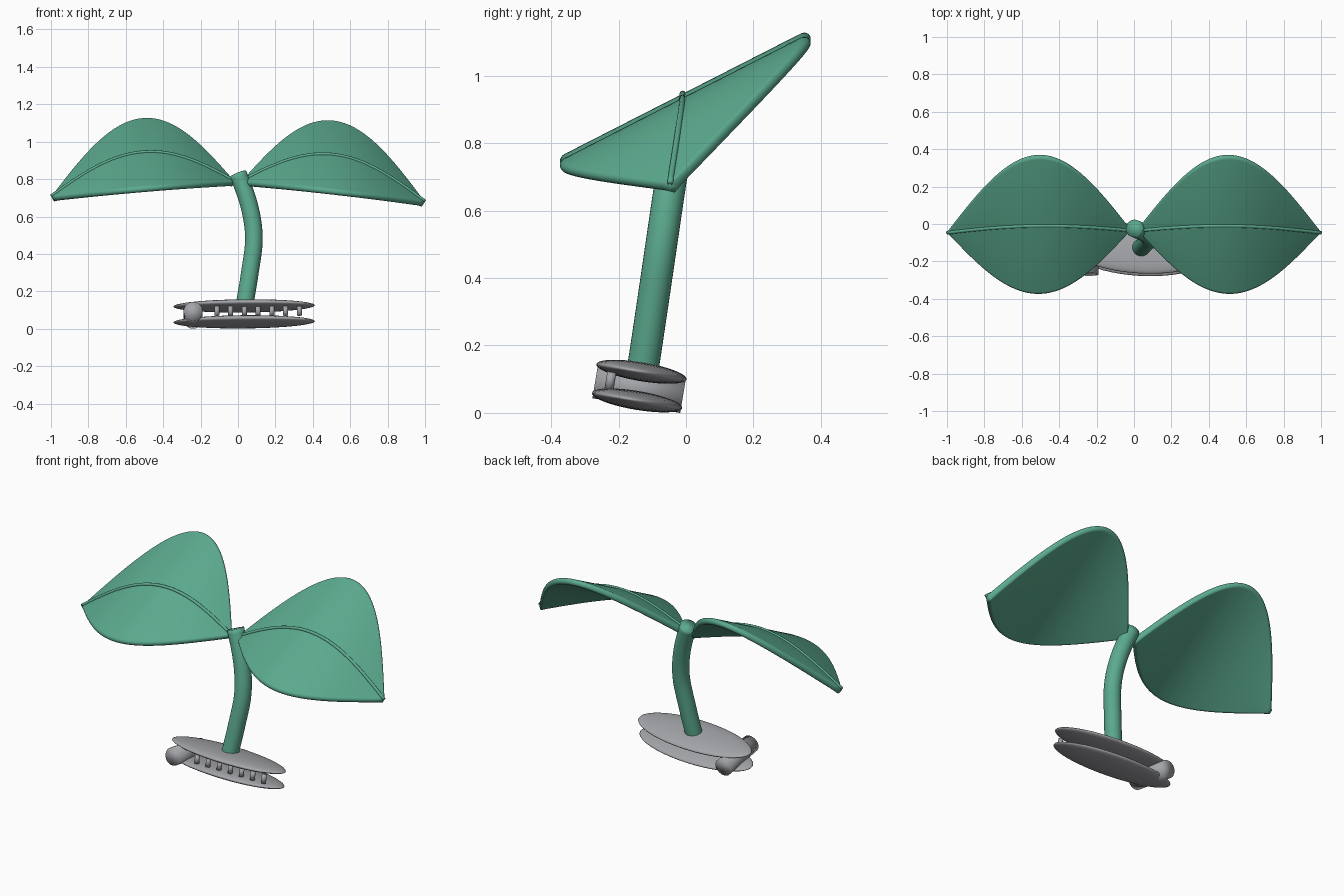
import bpy, bmesh, math
from mathutils import Vector, Matrix

if "Cube" in bpy.data.objects:
    bpy.data.objects.remove(bpy.data.objects["Cube"])

TILT = math.radians(-9.5)
SLOPE = 0.51           # sideways slope of the leaf blades
HALF = 0.018           # half thickness of the leaf blades


def material(name, rgb):
    m = bpy.data.materials.new(name)
    m.diffuse_color = (*rgb, 1)
    m.use_nodes = True
    m.node_tree.nodes["Principled BSDF"].inputs["Base Color"].default_value = m.diffuse_color
    return m


GREEN = material("leaf green", (0.105, 0.40, 0.27))
GREY = material("metal grey", (0.37, 0.375, 0.395))


def finish(name, bm, mat, smooth=True):
    bmesh.ops.recalc_face_normals(bm, faces=bm.faces)
    for f in bm.faces:
        f.smooth = smooth
    me = bpy.data.meshes.new(name)
    bm.to_mesh(me)
    bm.free()
    me.materials.append(mat)
    ob = bpy.data.objects.new(name, me)
    bpy.context.collection.objects.link(ob)
    return ob


def loft(name, rings, mat):
    """Skin closed rings of points and cap both ends."""
    bm = bmesh.new()
    vs = [[bm.verts.new(p) for p in r] for r in rings]
    n = len(vs[0])
    for a, b in zip(vs, vs[1:]):
        for i in range(n):
            bm.faces.new((a[i], a[(i + 1) % n], b[(i + 1) % n], b[i]))
    bm.faces.new(vs[0])
    bm.faces.new(vs[-1])
    return finish(name, bm, mat)


def tube(name, pts, r, mat, n=24):
    pts = [Vector(p) for p in pts]
    rings = []
    for i, p in enumerate(pts):
        t = (pts[min(i + 1, len(pts) - 1)] - pts[max(i - 1, 0)]).normalized()
        a = t.cross(Vector((0, 1, 0.01))).normalized()
        b = t.cross(a)
        rings.append([p + r * (math.cos(k * math.tau / n) * a + math.sin(k * math.tau / n) * b)
                      for k in range(n)])
    return loft(name, rings, mat)


# Leaves: flat across, arched along their length, with a raised midrib
def leaf(side, label, tip_z):
    def mid(u):
        s = math.sin(math.pi * u)
        return Vector((side * (0.025 + 0.965 * u), -0.028 - 0.012 * u + 0.032 * s,
                       0.776 + (tip_z - 0.776) * u + 0.193 * s))

    across = Vector((0, 1, SLOPE))
    steps, n = 48, 32
    rings, rib = [], []
    for i in range(steps + 1):
        u = i / steps
        c = mid(u)
        t = mid(u + 0.01) - mid(u - 0.01)
        nrm = t.cross(across).normalized()
        if nrm.z < 0:
            nrm.negate()
        w = 0.362 * math.sin(math.pi * u) + 0.008
        r = min(HALF, w)
        ring = []
        # flat faces with half-round edges
        for k in range(n):
            a = math.tau * (k + 0.5) / n
            co = math.cos(a)
            ring.append(c + across * (r * co + math.copysign(w - r, co))
                        + nrm * HALF * math.sin(a))
        rings.append(ring)
        rib.append(c + nrm * HALF)
    loft(label + "_leaf", rings, GREEN)
    tube(label + "_leaf_midrib", rib, 0.009, GREEN, 10)


leaf(1, "right", 0.668)
leaf(-1, "left", 0.695)

# Curved stem: smooth interpolation through a few points
P = [Vector(p) for p in ((0.02, -0.16, -0.04), (0.035, -0.130, 0.12), (0.062, -0.104, 0.29),
                         (0.085, -0.076, 0.48), (0.062, -0.051, 0.65), (0.0, -0.023, 0.828),
                         (-0.08, 0.01, 1.0))]
path = []
for p0, p1, p2, p3 in zip(P, P[1:], P[2:], P[3:]):
    for k in range(8):
        t = k / 8
        path.append(0.5 * (2 * p1 + (p2 - p0) * t + (2 * p0 - 5 * p1 + 4 * p2 - p3) * t * t
                           + (3 * p1 - p0 - 3 * p2 + p3) * t ** 3))
path.append(P[-2])
tube("stem", path, 0.047, GREEN, 28)


# Base: two flattened oval plates
def plate(name, y, z):
    bm = bmesh.new()
    bmesh.ops.create_uvsphere(bm, u_segments=48, v_segments=24, radius=1)
    m = (Matrix.Translation((0.033, y, z)) @ Matrix.Rotation(TILT, 4, 'X')
         @ Matrix.Rotation(math.radians(-3.5), 4, 'Z')
         @ Matrix.Diagonal((0.379, 0.134, 0.028, 1)))
    bmesh.ops.transform(bm, matrix=m, verts=bm.verts)
    finish(name, bm, GREY)


plate("upper_plate", -0.132, 0.122)
plate("lower_plate", -0.145, 0.037)


def cylinder(name, loc, rot, r, depth):
    bm = bmesh.new()
    bmesh.ops.create_cone(bm, cap_ends=True, segments=28, radius1=r, radius2=r, depth=depth)
    m = Matrix.Translation(loc) @ Matrix.Rotation(rot, 4, 'X')
    bmesh.ops.transform(bm, matrix=m, verts=bm.verts)
    finish(name, bm, GREY)


# Hinge barrel at the left end, running front to back
cylinder("hinge_barrel", (-0.24, -0.139, 0.072), TILT + math.pi / 2, 0.051, 0.264)

# Row of small pegs along the front
for i in range(7):
    cylinder(f"peg_{i + 1}", (-0.113 + 0.0735 * i, -0.224, 0.096), TILT, 0.0135, 0.05)
